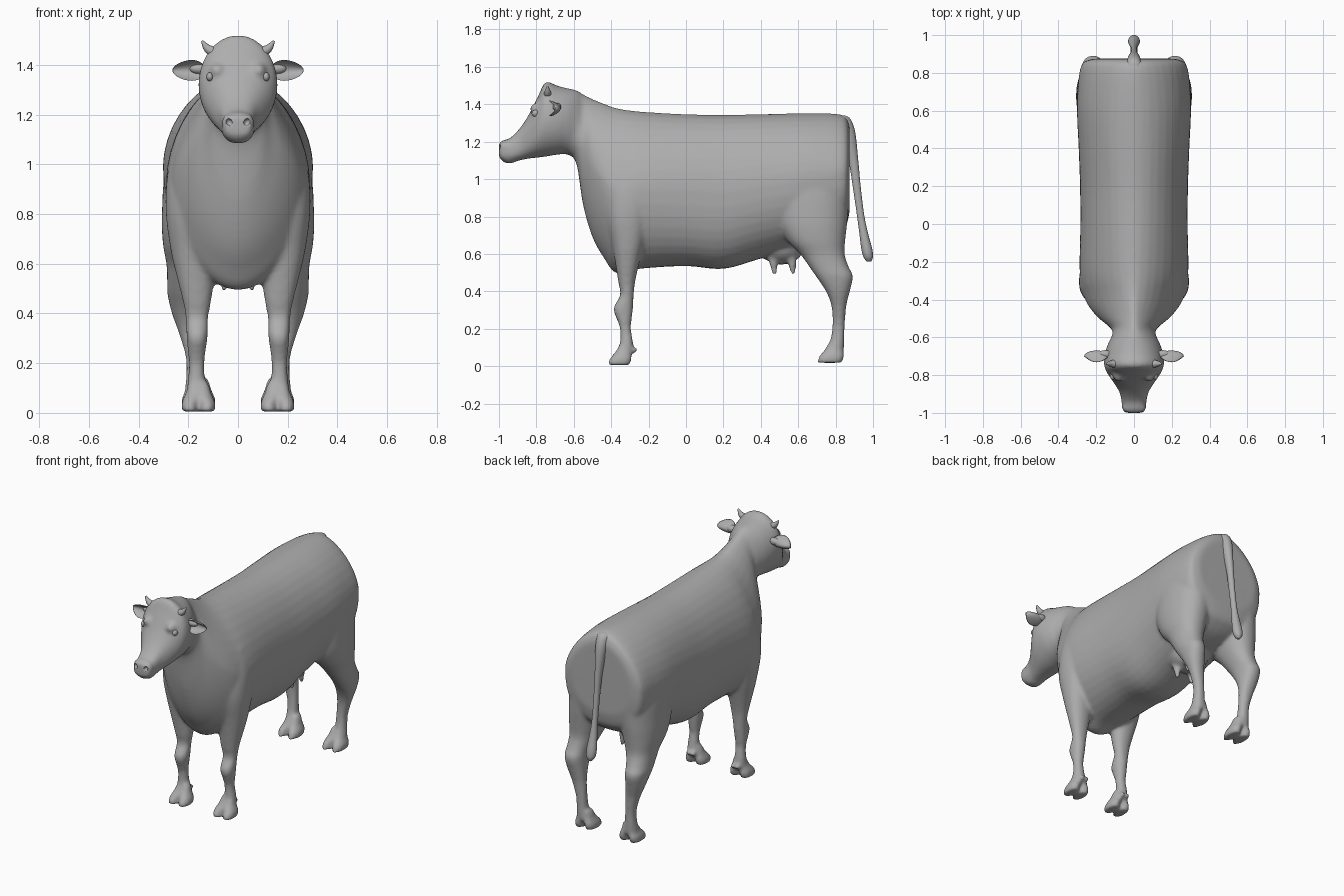
import bpy, bmesh, math
from mathutils import Matrix, Vector

cube = bpy.data.objects.get("Cube")
if cube:
    bpy.data.objects.remove(cube)

grey = bpy.data.materials.new("plain grey")
grey.use_nodes = True
grey.diffuse_color = (0.42, 0.42, 0.42, 1)
grey.node_tree.nodes["Principled BSDF"].inputs["Base Color"].default_value = (0.42, 0.42, 0.42, 1)


def spline(rows, steps=4):
    """Catmull-Rom interpolation of section rows."""
    out = []
    for i in range(len(rows) - 1):
        quad = [rows[max(i - 1, 0)], rows[i], rows[i + 1], rows[min(i + 2, len(rows) - 1)]]
        for k in range(steps):
            t = k / steps
            out.append([b + t / 2 * (c - a + t * (2 * a - 5 * b + 4 * c - d + t * (3 * (b - c) + d - a)))
                        for a, b, c, d in zip(*quad)])
    return out + [list(rows[-1])]


def skin(bm, rings):
    """Close a stack of point rings into a solid."""
    loops = [[bm.verts.new(p) for p in ring] for ring in rings]
    n = len(loops[0])
    for a, b in zip(loops, loops[1:]):
        for i in range(n):
            bm.faces.new((a[i], a[(i + 1) % n], b[(i + 1) % n], b[i]))
    bm.faces.new(loops[0])
    bm.faces.new(loops[-1])


def oval(top, bottom, count=40):
    """Unit superellipse with separate squareness above and below."""
    for i in range(count):
        t = 2 * math.pi * i / count
        c, s = math.cos(t), math.sin(t)
        n = top if s > 0 else bottom
        yield (math.copysign(abs(c) ** (2 / n), c), math.copysign(abs(s) ** (2 / n), s))


def loft_along(bm, rows):
    """Rows: y, bottom, top, half width, squareness above and below."""
    skin(bm, [[(w * c, y, (lo + hi) / 2 + (hi - lo) / 2 * s) for c, s in oval(up, down)]
              for y, lo, hi, w, up, down in spline(rows)])


def loft_up(bm, rows, side=1, n=2.2):
    """Rows: z, front, back, inner, outer."""
    skin(bm, [[(side * ((a + b) / 2 + (b - a) / 2 * c), (f + r) / 2 + (r - f) / 2 * s, z)
               for c, s in oval(n, n)] for z, f, r, a, b in spline(rows)])


def ball(bm, centre, size, tilt=0):
    m = Matrix.Translation(centre) @ Matrix.Rotation(tilt, 4, 'Y') @ Matrix.Diagonal((*size, 1))
    return bmesh.ops.create_uvsphere(bm, u_segments=24, v_segments=16, radius=1, matrix=m)["verts"]


def finish(name, bm):
    bmesh.ops.recalc_face_normals(bm, faces=bm.faces)
    for f in bm.faces:
        f.smooth = True
    mesh = bpy.data.meshes.new(name)
    bm.to_mesh(mesh)
    bm.free()
    mesh.materials.append(grey)
    obj = bpy.data.objects.new(name, mesh)
    bpy.context.collection.objects.link(obj)
    return obj


# Head, neck and trunk from nose to rump
body = bmesh.new()
loft_along(body, [
    (-1.0, 1.12, 1.19, .045, 2.6, 2.6), (-.985, 1.10, 1.205, .06, 2.8, 2.8),
    (-.94, 1.09, 1.22, .066, 2.8, 2.8), (-.89, 1.10, 1.27, .077, 2.5, 2.5),
    (-.84, 1.11, 1.345, .108, 2.3, 2.2), (-.79, 1.115, 1.445, .142, 2.2, 2),
    (-.75, 1.12, 1.52, .158, 2, 2), (-.69, 1.13, 1.50, .155, 2, 2),
    (-.63, 1.13, 1.485, .136, 2, 2), (-.585, 1.08, 1.475, .115, 1.9, 2),
    (-.55, .86, 1.455, .125, 1.7, 2), (-.5, .69, 1.43, .185, 1.5, 1.9),
    (-.44, .58, 1.405, .237, 1.45, 1.9), (-.37, .495, 1.38, .27, 1.55, 1.9),
    (-.25, .52, 1.362, .288, 1.7, 2.1), (0, .535, 1.347, .284, 1.85, 2.3),
    (.2, .52, 1.343, .286, 1.9, 2.3), (.4, .575, 1.347, .293, 1.9, 2.2),
    (.6, .63, 1.352, .302, 1.85, 2.2), (.75, .67, 1.352, .295, 1.75, 2.4),
    (.83, .72, 1.345, .282, 1.65, 2.5), (.86, .76, 1.325, .262, 1.65, 2.5),
    (.875, .83, 1.28, .215, 1.7, 2.3)])

# Udder with four teats
ball(body, (0, .51, .645), (.12, .125, .102))
for x in (-.055, .055):
    for y in (.465, .565):
        loft_up(body, [(.61, y - .035, y + .025, x - .03, x + .03),
                       (.55, y - .02, y + .024, x - .021, x + .021),
                       (.493, y - .004, y + .022, x - .013, x + .013)])

fore_leg = [
    (1.1, -.38, -.2, .1, .25), (.95, -.42, -.17, .08, .286), (.8, -.425, -.19, .08, .29),
    (.65, -.395, -.225, .09, .27), (.55, -.378, -.25, .095, .247), (.45, -.362, -.272, .108, .222),
    (.38, -.352, -.28, .12, .21), (.31, -.388, -.283, .122, .207), (.25, -.37, -.29, .13, .202),
    (.2, -.353, -.295, .135, .198), (.13, -.353, -.283, .133, .202), (.07, -.37, -.285, .115, .21)]
hind_leg = [
    (1.2, .5, .83, .05, .2), (1.0, .46, .872, .04, .288), (.8, .48, .865, .055, .306),
    (.68, .535, .852, .085, .302), (.6, .61, .848, .115, .288), (.53, .66, .87, .14, .285),
    (.48, .695, .893, .15, .284), (.4, .748, .876, .15, .266), (.32, .778, .857, .147, .238),
    (.22, .783, .849, .142, .21), (.13, .77, .846, .135, .21), (.08, .745, .845, .115, .215)]

for side in (1, -1):
    # Legs, with two toes and a pair of dew claws each
    for leg, front, ground in ((fore_leg, -.42, .005), (hind_leg, .70, .018)):
        loft_up(body, leg, side)
        back = front + (.13 if front < 0 else .145)
        for toe in (.124, .194):
            mid = .5 * toe + .5 * .159
            loft_up(body, [(ground, front, back - .01, toe - .032, toe + .032),
                           (ground + .035, front + .012, back, toe - .033, toe + .033),
                           (ground + .075, front + .045, back - .005, mid - .034, mid + .034),
                           (ground + .12, front + .07, back - .01, mid - .022, mid + .022)], side)
            if front < 0:
                ball(body, (side * mid, back + .012, .085), (.016, .02, .016))
    # Brows and nostril rims
    ball(body, (side * .082, -.785, 1.375), (.034, .05, .035))
    ball(body, (side * .036, -.97, 1.17), (.029, .03, .034))
ball(body, (0, -.945, 1.105), (.05, .04, .022))

body = finish("body", body)
remesh = body.modifiers.new("blend", 'REMESH')
remesh.mode = 'VOXEL'
remesh.voxel_size = .0105
remesh.use_smooth_shade = True
smooth = body.modifiers.new("soften", 'SMOOTH')
smooth.factor = .5
smooth.iterations = 9

# Nostrils cut into the muzzle
cutter = bmesh.new()
for side in (1, -1):
    ball(cutter, (side * .036, -1.004, 1.17), (.013, .022, .016), side * .5)
cutter = finish("nostril_cutter", cutter)
cutter.hide_render = True
cutter.hide_set(True)
cut = body.modifiers.new("nostrils", 'BOOLEAN')
cut.operation = 'DIFFERENCE'
cut.object = cutter

# Tail with a thicker tuft
tail = bmesh.new()
loft_up(tail, [
    (1.34, .79, .85, -.022, .022), (1.32, .78, .88, -.04, .04), (1.25, .82, .905, -.036, .036),
    (1.1, .868, .921, -.022, .022), (.95, .893, .935, -.018, .018), (.8, .915, .954, -.018, .018),
    (.7, .928, .976, -.025, .025), (.63, .937, .995, -.031, .031), (.585, .948, 1.0, -.027, .027),
    (.56, .965, .99, -.01, .01)], n=2)
finish("tail", tail)

for side, label in ((1, "left"), (-1, "right")):
    # Cupped ear with rims curling forward, on a short stem
    ear = bmesh.new()
    for v in ball(ear, (0, 0, 0), (.066, .03, .041)):
        if v.co.y < 0:
            v.co.y *= -.3
        v.co.y -= .032 * (v.co.z / .041) ** 2
        v.co.z *= 1 - 3 * v.co.x
    bmesh.ops.transform(ear, verts=ear.verts, matrix=Matrix.Translation((.198, -.7, 1.378)))
    ball(ear, (.15, -.69, 1.385), (.045, .022, .022))
    bmesh.ops.scale(ear, verts=ear.verts, vec=(side, 1, 1))
    finish(label + "_ear", ear)

    # Curved horn
    horn = bmesh.new()
    path = spline([(.06, 1.442, .021), (.092, 1.45, .022), (.122, 1.466, .017), (.145, 1.497, .004)])
    rings = []
    for i, (x, z, r) in enumerate(path):
        a, b = path[max(i - 1, 0)], path[min(i + 1, len(path) - 1)]
        across = Vector((a[1] - b[1], 0, b[0] - a[0])).normalized()
        rings.append([Vector((x, -.74, z)) + across * r * c + Vector((0, r * s, 0))
                      for c, s in oval(2, 2, 16)])
    skin(horn, rings)
    bmesh.ops.scale(horn, verts=horn.verts, vec=(side, 1, 1))
    finish(label + "_horn", horn)

    # Eye
    eye = bmesh.new()
    ball(eye, (side * .113, -.805, 1.352), (.014, .02, .018))
    finish(label + "_eye", eye)
